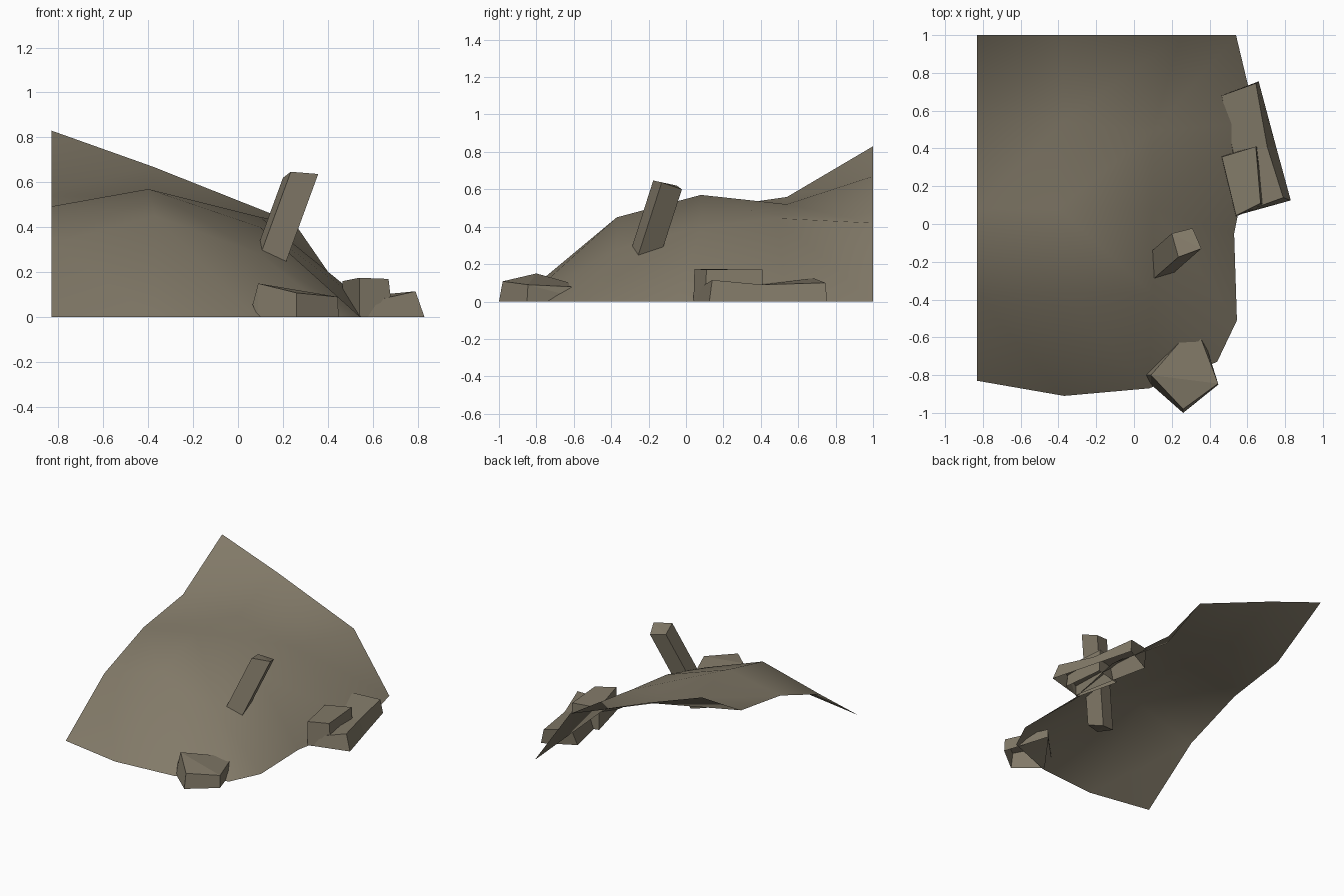
import bpy, bmesh

if "Cube" in bpy.data.objects:
    bpy.data.objects.remove(bpy.data.objects["Cube"])

stone = bpy.data.materials.new("grey_brown_stone")
stone.diffuse_color = (0.225, 0.195, 0.14, 1)
stone.use_nodes = True
stone.node_tree.nodes["Principled BSDF"].inputs["Base Color"].default_value = stone.diffuse_color


def finish(name, bm, smooth):
    mesh = bpy.data.meshes.new(name)
    bm.to_mesh(mesh)
    bm.free()
    mesh.materials.append(stone)
    for p in mesh.polygons:
        p.use_smooth = smooth
    obj = bpy.data.objects.new(name, mesh)
    bpy.context.collection.objects.link(obj)


def boulder(name, points):
    """Faceted rock wrapped around corner points, open where it sits on the ground."""
    bm = bmesh.new()
    for p in points:
        bm.verts.new(p)
    bmesh.ops.convex_hull(bm, input=bm.verts[:])
    bmesh.ops.recalc_face_normals(bm, faces=bm.faces[:])
    ground = [f for f in bm.faces if all(v.co.z < 0.001 for v in f.verts)]
    bmesh.ops.delete(bm, geom=ground, context='FACES_ONLY')
    bmesh.ops.dissolve_limit(bm, angle_limit=0.12, verts=bm.verts[:], edges=bm.edges[:])
    finish(name, bm, False)


# Hillside: open 4 x 5 sheet, rows from front to back
rows = [
    [(-.83, -.83, 0), (-.37, -.91, 0), (.08, -.87, 0), (.44, -.73, 0)],
    [(-.83, -.38, .327), (-.37, -.37, .45), (.1, -.37, .28), (.545, -.51, 0)],
    [(-.83, .08, .493), (-.4, .08, .57), (.1, .08, .4), (.53, -.05, 0)],
    [(-.83, .54, .559), (-.38, .54, .52), (.1, .49, .445), (.65, .54, 0)],
    [(-.83, 1, .83), (-.38, 1, .67), (.25, 1, .42), (.54, 1, 0)],
]
bm = bmesh.new()
grid = [[bm.verts.new(p) for p in row] for row in rows]
for j, (a, b) in enumerate(zip(grid, grid[1:])):
    for i in range(3):
        if j < 2:  # front half folds along the other diagonal
            bm.faces.new((a[i], a[i + 1], b[i]))
            bm.faces.new((a[i + 1], b[i + 1], b[i]))
        else:
            bm.faces.new((a[i], a[i + 1], b[i + 1]))
            bm.faces.new((a[i], b[i + 1], b[i]))
finish("hillside", bm, True)

# Leaning pillar stone, running on down through the hillside
top = [(.235, -.175, .647), (.2, -.05, .62), (.31, -.022, .6), (.357, -.13, .637)]
boulder("leaning_stone", top + [(x - .205, y - .18, z - .56) for x, y, z in top])

# Front boulder
boulder("front_boulder", [
    (.09, -.8, .15), (.26, -.98, .108), (.445, -.845, .09), (.325, -.53, .075),
    (.065, -.8, .055),
    (.09, -.85, 0), (.26, -1, 0), (.447, -.85, 0), (.34, -.51, 0)])

# Long flat boulder: three cross-sections from front to back, open underneath
sections = [
    [(.83, .125, 0), (.79, .14, .115), (.57, .06, .065), (.56, .05, 0)],
    [(.752, .41, 0), (.705, .41, .09), (.53, .36, .09), (.5, .36, 0)],
    [(.66, .755, 0), (.645, .745, .1), (.465, .68, .125), (.44, .64, 0)],
]
bm = bmesh.new()
rings = [[bm.verts.new(p) for p in s] for s in sections]
for a, b in zip(rings, rings[1:]):
    for i in range(3):
        bm.faces.new((a[i], b[i], b[i + 1], a[i + 1]))
bm.faces.new(rings[0])
bm.faces.new(rings[-1])
bmesh.ops.recalc_face_normals(bm, faces=bm.faces[:])
finish("long_boulder", bm, False)

# Block resting against the long boulder
boulder("block_boulder", [
    (.465, .355, .16), (.645, .41, .17), (.67, .11, .17), (.54, .045, .175),
    (.46, .36, 0), (.655, .41, 0), (.69, .1, 0), (.54, .04, 0)])
